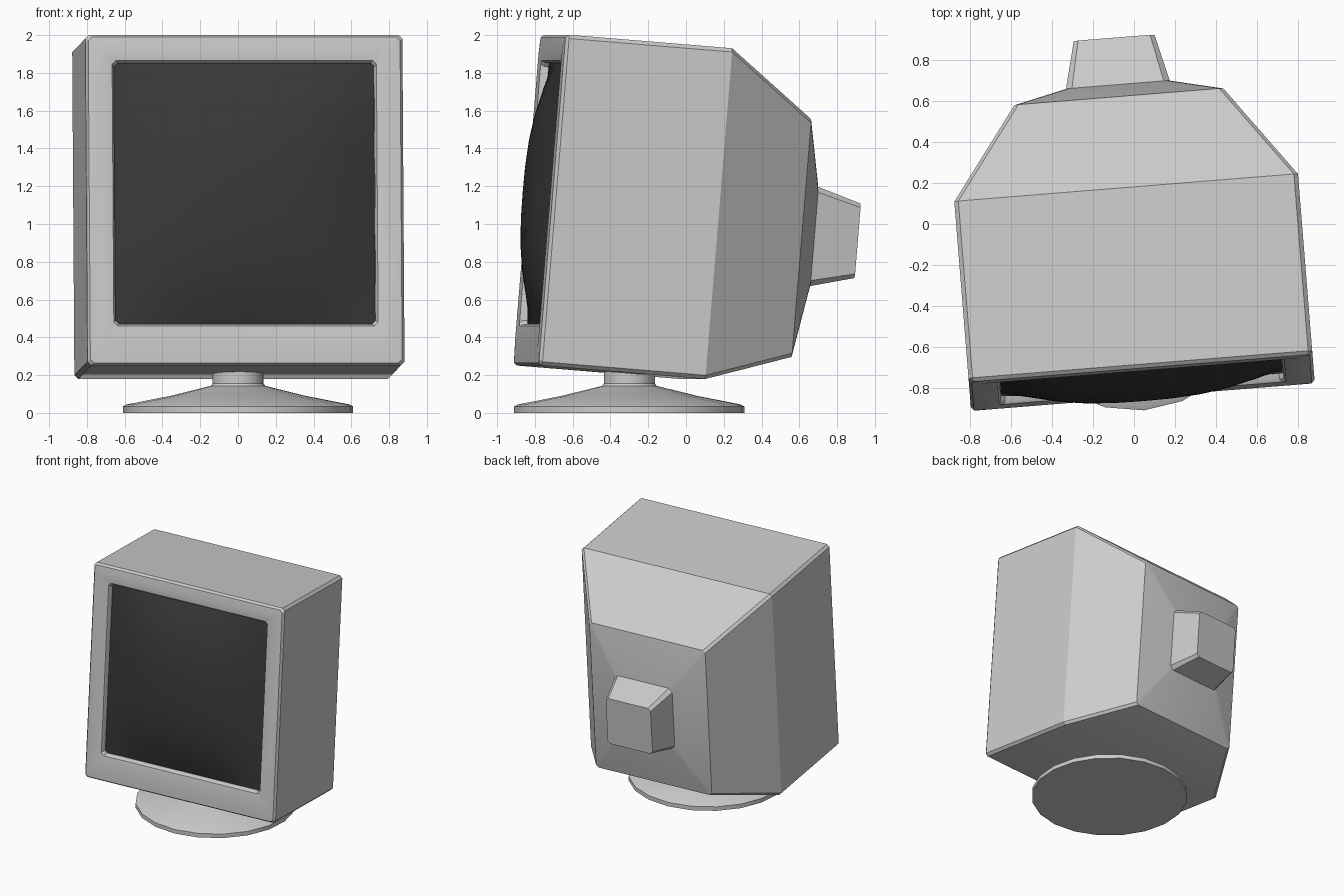
import bpy, bmesh, math
from mathutils import Matrix

if "Cube" in bpy.data.objects:
    bpy.data.objects.remove(bpy.data.objects["Cube"])


def material(name, v):
    m = bpy.data.materials.new(name)
    m.diffuse_color = (v, v, v, 1)
    m.use_nodes = True
    m.node_tree.nodes["Principled BSDF"].inputs["Base Color"].default_value = m.diffuse_color
    return m


GREY = material("casing grey", 0.6)
DARK = material("screen dark grey", 0.04)
YAW = Matrix.Rotation(math.radians(4.6), 4, 'Z')
TILT = (Matrix.Translation((0, -0.30, 0.207)) @ YAW
        @ Matrix.Rotation(math.radians(-4.7), 4, 'X'))


def finish(name, bm, mat, matrix, angle=30):
    bmesh.ops.recalc_face_normals(bm, faces=bm.faces)
    me = bpy.data.meshes.new(name)
    bm.to_mesh(me)
    bm.free()
    me.materials.append(mat)
    ob = bpy.data.objects.new(name, me)
    bpy.context.collection.objects.link(ob)
    ob.matrix_world = matrix
    bpy.ops.object.select_all(action='DESELECT')
    ob.select_set(True)
    bpy.context.view_layer.objects.active = ob
    bpy.ops.object.shade_smooth_by_angle(angle=math.radians(angle))
    return ob


def loft(bm, rings):
    loops = [[bm.verts.new(p) for p in r] for r in rings]
    for a, b in zip(loops, loops[1:]):
        n = len(a)
        for i in range(n):
            j = (i + 1) % n
            bm.faces.new((a[i], a[j], b[j], b[i]))
    return loops


def ring(y, x, z0, z1, c):
    # rectangle with chamfered corners, facing along y
    return [(px, y, pz) for px, pz in (
        (-x + c, z0), (x - c, z0), (x, z0 + c), (x, z1 - c),
        (x - c, z1), (-x + c, z1), (-x, z1 - c), (-x, z0 + c))]


# casing: screen opening, rounded bezel, box and tapered back
bm = bmesh.new()
loops = loft(bm, [ring(*r) for r in (
    (-0.47, 0.688, 0.224, 1.606, 0.02),
    (-0.53, 0.692, 0.220, 1.610, 0.02),
    (-0.547, 0.702, 0.210, 1.620, 0.02),
    (-0.558, 0.765, 0.110, 1.680, 0.02),
    (-0.550, 0.828, 0.012, 1.743, 0.02),
    (-0.532, 0.842, 0.000, 1.757, 0.02),
    (0.337, 0.842, 0.000, 1.757, 0.02),
    (0.812, 0.512, 0.156, 1.420, 0.02),
    (0.900, 0.255, 0.540, 1.067, 0.02))])
bm.faces.new(loops[-1])
finish("casing", bm, GREY, TILT)

# tube housing on the back
bm = bmesh.new()
loops = loft(bm, [ring(0.885, 0.258, 0.536, 1.072, 0.03),
                  ring(1.136, 0.198, 0.602, 0.998, 0.022)])
for l in loops:
    bm.faces.new(l)
finish("tube_housing", bm, GREY, TILT)

# bulging screen
bm = bmesh.new()
bmesh.ops.create_grid(bm, x_segments=10, y_segments=10, size=0.692)
for v in bm.verts:
    u, w = v.co.x / 0.692, v.co.y / 0.692
    bulge = (1 - abs(u) ** 2.6) * (1 - abs(w) ** 2.6)
    v.co = (v.co.x, -0.505 - 0.128 * bulge, 0.915 + v.co.y)
ob = finish("screen", bm, DARK, TILT, 60)
if ob.data.polygons[0].normal.y > 0:
    ob.data.flip_normals()

# round foot with swivel collar
bm = bmesh.new()
SIDES = 20
profile = ((0.612, 0), (0.612, 0.034), (0.59, 0.045), (0.36, 0.09),
           (0.145, 0.143), (0.135, 0.155), (0.135, 0.26))
loops = loft(bm, [[(r * math.cos(math.tau * i / SIDES),
                    r * math.sin(math.tau * i / SIDES), z)
                   for i in range(SIDES)] for r, z in profile])
bm.faces.new(loops[0])
bm.faces.new(loops[-1])
finish("foot", bm, GREY, Matrix.Translation((0, -0.30, 0)) @ YAW)
